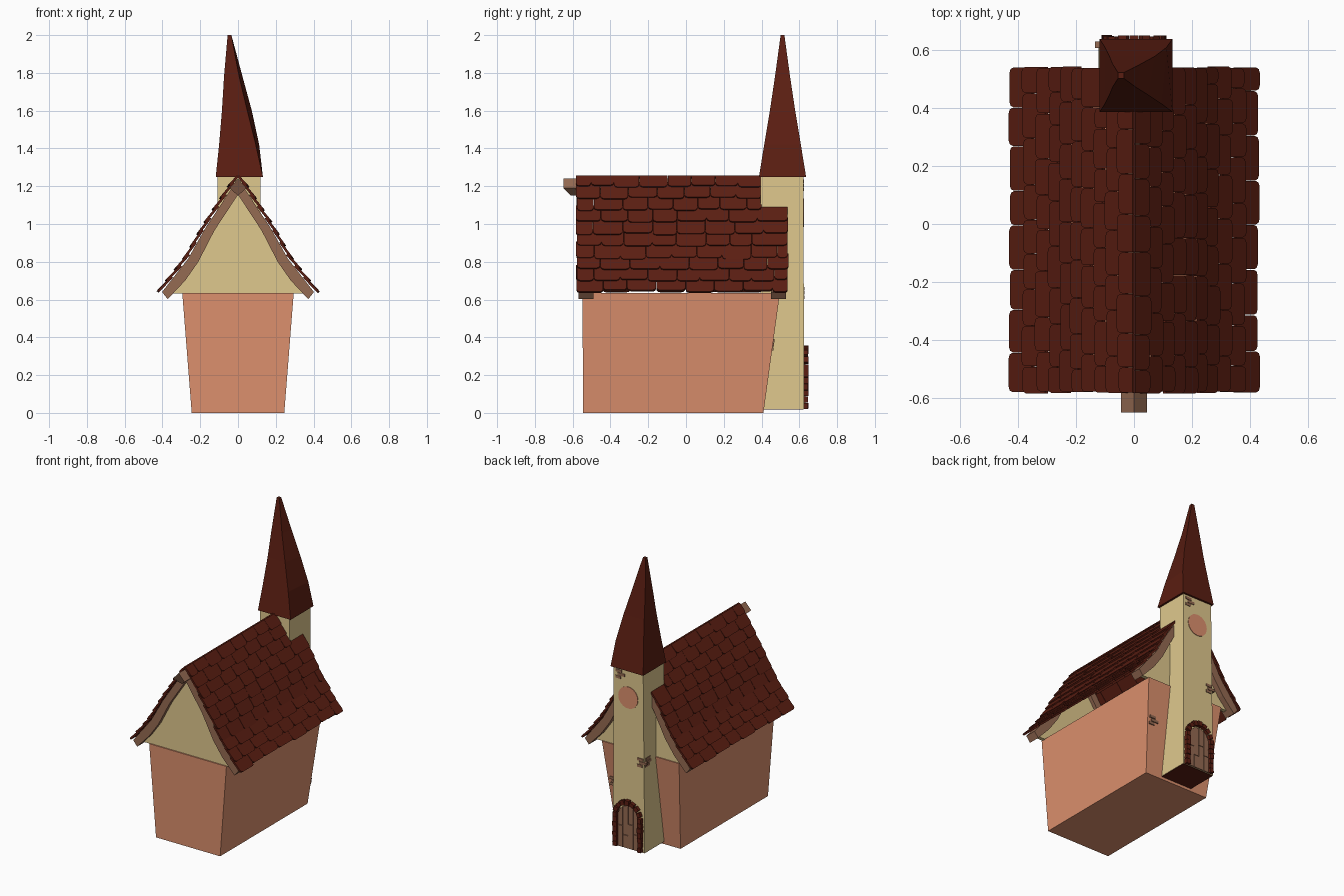
import bpy, bmesh, math, random
from mathutils import Vector, Matrix

if "Cube" in bpy.data.objects:
    bpy.data.objects.remove(bpy.data.objects["Cube"])

random.seed(4)


def material(name, rgb):
    m = bpy.data.materials.new(name)
    m.diffuse_color = (*rgb, 1)
    m.use_nodes = True
    m.node_tree.nodes["Principled BSDF"].inputs["Base Color"].default_value = m.diffuse_color
    return m


SALMON = material("salmon_plaster", (0.72, 0.28, 0.155))
TAN = material("tan_plaster", (0.74, 0.58, 0.27))
RED = material("dark_red_tile", (0.105, 0.013, 0.006))
WOOD = material("brown_wood", (0.30, 0.145, 0.085))


def finish(name, bm, mat):
    bmesh.ops.recalc_face_normals(bm, faces=bm.faces)
    me = bpy.data.meshes.new(name)
    bm.to_mesh(me)
    bm.free()
    me.materials.append(mat)
    ob = bpy.data.objects.new(name, me)
    bpy.context.collection.objects.link(ob)
    return ob


def loft(bm, rings):
    """Closed skin through rings of equal point count."""
    vs = [[bm.verts.new(p) for p in r] for r in rings]
    n = len(vs[0])
    for a, b in zip(vs, vs[1:]):
        for i in range(n):
            bm.faces.new((a[i], a[(i + 1) % n], b[(i + 1) % n], b[i]))
    bm.faces.new(vs[0][::-1])
    bm.faces.new(vs[-1])


def prism(bm, profile, y0, y1):
    loft(bm, [[(x, y, z) for x, z in profile] for y in (y0, y1)])


def rect(x0, x1, y0, y1, z):
    return [(x0, y0, z), (x1, y0, z), (x1, y1, z), (x0, y1, z)]


def box(bm, centre, size, angle=0.0):
    m = (Matrix.Translation(centre) @ Matrix.Rotation(angle, 4, 'Y')
         @ Matrix.Diagonal((*size, 1)))
    bmesh.ops.create_cube(bm, size=1, matrix=m)


# Flared walls
bm = bmesh.new()
loft(bm, [rect(-.245, .245, -.545, .41, 0), rect(-.295, .295, -.548, .497, .635)])
finish("walls", bm, SALMON)

# Thin curved gable panels, hollow between
half = [(.36, .632), (.29, .71), (.22, .80), (.135, .97), (.01, 1.2)]
for name, y0, y1 in (("gable_front", -.54, -.515), ("gable_back", .465, .49)):
    bm = bmesh.new()
    prism(bm, half + [(-x, z) for x, z in half[::-1]], y0, y1)
    finish(name, bm, TAN)

# Barge boards at both ends
curve = [(0, 1.24), (.175, .975), (.265, .815), (.402, .64)]
inner = [(.372, .602), (.28, .70), (.21, .80), (.125, .965), (0, 1.155)]
for label, y0, y1 in (("front", -.57, -.49), ("back", .45, .53)):
    for side, s in (("right", 1), ("left", -1)):
        bm = bmesh.new()
        prism(bm, [(s * x, z) for x, z in curve + inner], y0, y1)
        finish(f"barge_board_{label}_{side}", bm, WOOD)

# Ridge beam with a chamfered nose
bm = bmesh.new()
beam = [(0, 1.24), (.045, 1.19), (0, 1.15), (-.045, 1.19)]
loft(bm, [[(x, y, z) for (x, z), y in zip(beam, ys)]
          for ys in ((-.648, -.648, -.61, -.648), (.4, .4, .4, .4))])
finish("ridge_beam", bm, WOOD)

# Roof tiles following the curved slope
pts = [Vector((x, 0, z)) for x, z in ((-.005, 1.25), (.173, .98), (.265, .815), (.41, .631))]
lens = [(b - a).length for a, b in zip(pts, pts[1:])]
total = sum(lens)


def on_slope(d):
    for a, b, l in zip(pts, pts[1:], lens):
        if d <= l or b is pts[-1]:
            return a + (b - a) * (d / l)
        d -= l


def tile(bm, d0, d1, y0, y1, side):
    top, low = on_slope(d0), on_slope(d1)
    t = (low - top).normalized()
    n = Vector((-t.z, 0, t.x))
    length, c = (low - top).length, .018
    outline = [(y0, 0), (y1, 0), (y1, length - c), (y1 - c * .3, length - c * .3),
               (y1 - c, length), (y0 + c, length), (y0 + c * .3, length - c * .3),
               (y0, length - c)]
    rings = []
    for h in (0, .013):
        ring = []
        for y, v in outline:
            p = top + t * v + n * (h + .012 * v / length)
            ring.append((p.x * side, y, p.z))
        rings.append(ring)
    loft(bm, rings)


ROWS = 10
step = total / ROWS
for name, side in (("roof_tiles_right", 1), ("roof_tiles_left", -1)):
    bm = bmesh.new()
    for r in range(ROWS):
        d0 = max(0, (r - .45) * step)
        end = .40 if on_slope((r + 1) * step).z > 1.05 else .54
        y = -.58 + random.uniform(-.004, .004)
        width = random.uniform(.12, .15) * (1 if r % 2 else .65)
        while y < end - .01:
            y1 = y + width
            if end - y1 < .05:
                y1 = end + random.uniform(-.002, .005)
            tile(bm, d0, (r + 1) * step + random.uniform(-.007, .007), y, y1 - .002, side)
            y = y1
            width = random.uniform(.115, .16)
    finish(name, bm, RED)

# Tower, slightly tapered, with a dark underside
bm = bmesh.new()
loft(bm, [rect(-.122, .12, .395, .625, .02), rect(-.108, .118, .395, .622, 1.255)])
finish("tower", bm, TAN)
bm = bmesh.new()
loft(bm, [rect(-.12, .118, .397, .623, .017), rect(-.12, .118, .397, .623, .022)])
finish("tower_underside", bm, RED)

# Bent spire whose back right edge bulges
bm = bmesh.new()
rings = []
for cx, h, z, bulge in ((.007, .125, 1.248, 0), (-.003, .097, 1.42, .018), (-.018, .067, 1.6, .024),
                        (-.034, .040, 1.78, .018), (-.045, .010, 2.0, 0)):
    ring = rect(cx - h, cx + h, .511 - h, .511 + h, z)
    ring[2] = (cx + h + bulge, .511 + h, z)
    rings.append(ring)
loft(bm, rings)
finish("spire", bm, RED)

# Round window
bm = bmesh.new()
bmesh.ops.create_cone(bm, cap_ends=True, segments=24, radius1=.075, radius2=.075, depth=.02,
                      matrix=Matrix.Translation((.005, .616, 1.06)) @ Matrix.Rotation(math.pi / 2, 4, 'X'))
finish("round_window", bm, SALMON)

# Arched door made of split planks
R, SPRING = .08, .23


def arch(x):
    return SPRING + math.sqrt(max(0, R * R - x * x)) * 1.05


bm = bmesh.new()
for i in range(4):
    x0, x1 = -R + i * .04 + .0015, -R + (i + 1) * .04 - .0015
    split = (.13, .19, .11, .17)[i]
    prism(bm, [(x0, .022), (x1, .022), (x1, split - .002), (x0, split - .002)], .61, .633)
    xm = (x0 + x1) / 2
    prism(bm, [(x0, split + .002), (x1, split + .002), (x1, arch(x1)),
               (xm, arch(xm)), (x0, arch(x0))], .61, .632)
finish("door", bm, WOOD)

# Stone surround of the door
bm = bmesh.new()
stone = lambda: (random.uniform(.026, .034), random.uniform(.042, .052), random.uniform(.028, .033))
for s in (-1, 1):
    for k in range(6):
        box(bm, (s * .094, .624, .037 + k * .034), stone(), random.uniform(-.08, .08))
for k in range(9):
    a = math.pi * k / 8
    box(bm, (.094 * math.cos(a), .624, .24 + .1 * math.sin(a)), stone(), -a)
finish("door_surround", bm, RED)

# Patches of exposed brick
bm = bmesh.new()
for x, y, z in ((.065, .615, 1.205), (-.1, .617, .635), (.225, .454, .36)):
    for dx, dz, w in ((.012, .022, .045), (-.006, 0, .055), (.016, -.022, .04)):
        box(bm, (x + dx, y + (dz * .13 if y < .5 else 0), z + dz), (w, .022, .018))
    if x < 0:
        for dy, dz in ((-.02, .022), (-.03, 0), (-.015, -.022)):
            box(bm, (-.111, .62 + dy - .018, z + dz), (.014, .05, .018))
finish("brick_patches", bm, WOOD)
